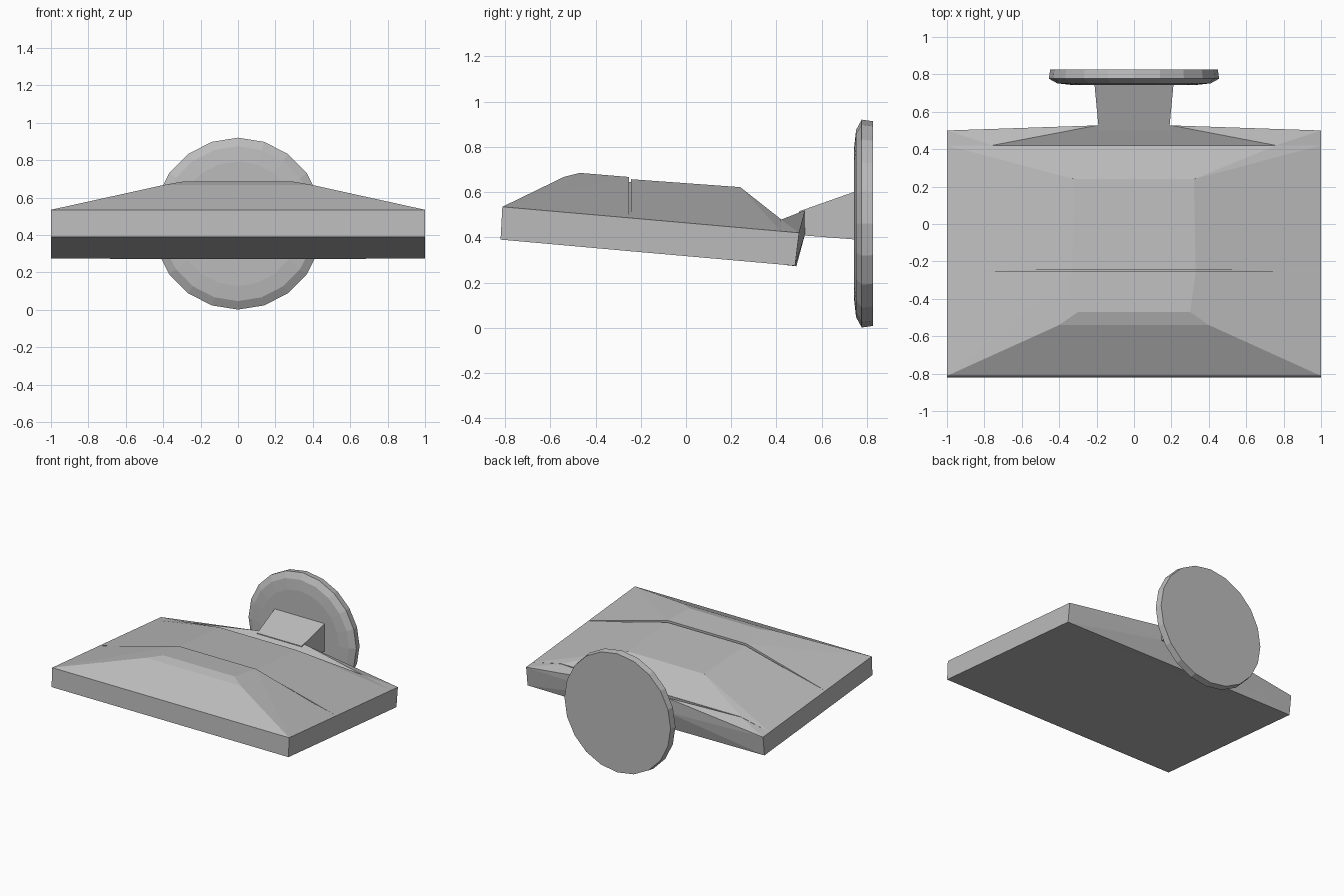
import bpy, bmesh, math

cube = bpy.data.objects.get("Cube")
if cube:
    bpy.data.objects.remove(cube, do_unlink=True)

metal = bpy.data.materials.new("satin grey metal")
metal.use_nodes = True
GREY = (0.5, 0.5, 0.5, 1)
metal.diffuse_color = GREY
metal.node_tree.nodes["Principled BSDF"].inputs["Base Color"].default_value = GREY


def finish(name, bm):
    bmesh.ops.recalc_face_normals(bm, faces=bm.faces[:])
    mesh = bpy.data.meshes.new(name)
    bm.to_mesh(mesh)
    bm.free()
    mesh.materials.append(metal)
    obj = bpy.data.objects.new(name, mesh)
    bpy.context.collection.objects.link(obj)
    return obj


def solid(name, half):
    """Convex solid from points mirrored across x."""
    bm = bmesh.new()
    for x, y, z in half:
        for s in (-1, 1):
            bm.verts.new((s * x, y, z))
    result = bmesh.ops.convex_hull(bm, input=bm.verts[:])
    loose = [v for v in bm.verts if not v.link_faces]
    bmesh.ops.delete(bm, geom=loose, context="VERTS")
    bmesh.ops.dissolve_limit(bm, angle_limit=math.radians(1),
                             verts=bm.verts[:], edges=bm.edges[:])
    return finish(name, bm)


def section(y, crown):
    """Half cross-section of the tilted head at depth y."""
    return [(1, y, 0.317 - 0.088 * y), (1, y, 0.464 - 0.088 * y), (0.33, y, crown)]


# Front half of the head, with its sloping front
solid("head_front", section(-0.253, 0.667) + [
    (1, -0.82, 0.39), (1, -0.812, 0.535), (0.4, -0.54, 0.667), (0.3, -0.47, 0.685)])

# Recessed seam between the halves
solid("head_seam", section(-0.26, 0.645) + section(-0.235, 0.645))

# Rear half, falling to the valley
solid("head_rear", section(-0.243, 0.657) + [
    (0.32, 0.24, 0.622), (0.76, 0.42, 0.48), (1, 0.42, 0.427), (1, 0.42, 0.28)])

# Rear lip with a shallow bowed back
solid("head_lip", [
    (1, 0.42, 0.427), (1, 0.42, 0.28), (0.76, 0.42, 0.478),
    (1, 0.5, 0.42), (1, 0.482, 0.274), (0.2, 0.527, 0.52),
    (0.2, 0.525, 0.41), (0.2, 0.488, 0.272)])

# Flared neck
solid("neck", [
    (0.188, 0.5, 0.41), (0.188, 0.5, 0.515),
    (0.212, 0.755, 0.39), (0.212, 0.755, 0.605)])

# Round wall flange, bevelled at the front
bm = bmesh.new()
SIDES = 20
rings = []
for radius, y in ((0.33, 0.743), (0.41, 0.752), (0.455, 0.777), (0.448, 0.826)):
    rings.append([bm.verts.new((radius * math.cos(a), y, 0.461 + radius * math.sin(a) * 1.01))
                  for a in (math.tau * i / SIDES for i in range(SIDES))])
for low, high in zip(rings, rings[1:]):
    for i in range(SIDES):
        j = (i + 1) % SIDES
        bm.faces.new((low[i], low[j], high[j], high[i]))
bm.faces.new(rings[0])
bm.faces.new(rings[-1])
finish("wall_flange", bm)
